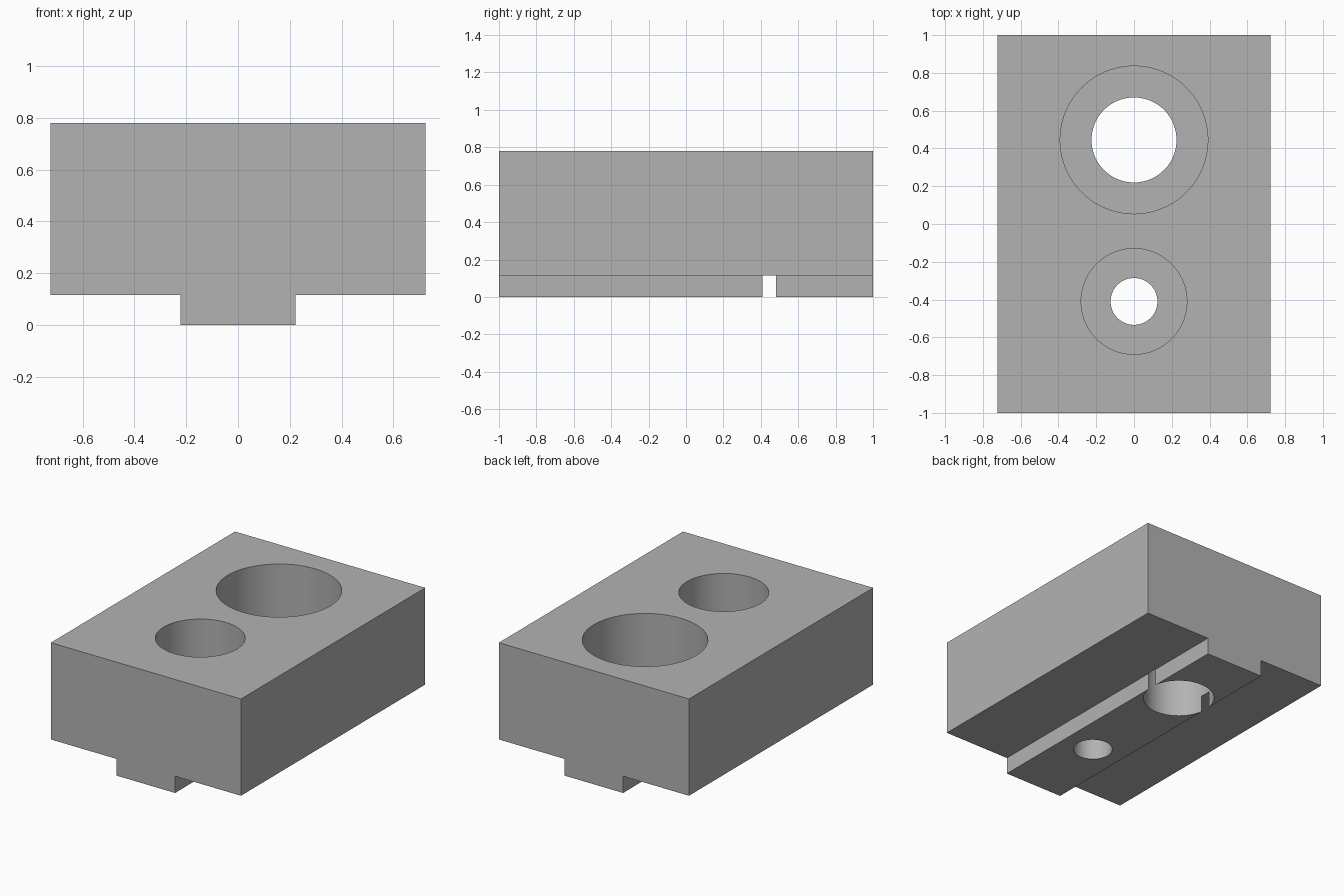
import bpy
import math

if "Cube" in bpy.data.objects:
    bpy.data.objects.remove(bpy.data.objects["Cube"], do_unlink=True)

HALF_WIDTH, KEY_HALF = 0.723, 0.222
SHOULDER, TOP, BORE_FLOOR = 0.115, 0.78, 0.333
# hole centre y, counterbore radius, through radius
HOLES = [(0.445, 0.391, 0.225), (-0.41, 0.28, 0.124)]

steel = bpy.data.materials.new("plain grey")
steel.use_nodes = True
GREY = (0.45, 0.45, 0.45, 1)
steel.diffuse_color = GREY
steel.node_tree.nodes["Principled BSDF"].inputs["Base Color"].default_value = GREY


def box(name, half_x, z0, z1):
    bpy.ops.mesh.primitive_cube_add(size=1, location=(0, 0, (z0 + z1) / 2))
    ob = bpy.context.object
    ob.name = name
    ob.scale = (2 * half_x, 2, z1 - z0)
    bpy.ops.object.transform_apply(location=True, rotation=False, scale=True)
    ob.data.materials.append(steel)
    return ob


def drill(ob, y, radius, z0, z1):
    """Cut a vertical round hole into a part."""
    bpy.ops.mesh.primitive_cylinder_add(vertices=96, radius=radius, depth=z1 - z0,
                                        location=(0, y, (z0 + z1) / 2))
    cutter = bpy.context.object
    cutter.hide_render = True
    cutter.data.materials.append(steel)
    mod = ob.modifiers.new("hole", "BOOLEAN")
    mod.operation = "DIFFERENCE"
    mod.solver = "EXACT"
    mod.object = cutter
    select(ob)
    bpy.ops.object.modifier_apply(modifier=mod.name)
    bpy.data.objects.remove(cutter, do_unlink=True)


def select(ob):
    bpy.ops.object.select_all(action="DESELECT")
    ob.select_set(True)
    bpy.context.view_layer.objects.active = ob


# Main block and the locating key running along its underside
block = box("block", HALF_WIDTH, SHOULDER, TOP)
key = box("locating_key", KEY_HALF, 0, SHOULDER)

# Counterbored bolt holes
for y, bore, through in HOLES:
    drill(block, y, bore, BORE_FLOOR, TOP + 0.2)
    for part in (block, key):
        drill(part, y, through, -0.2, TOP + 0.2)

# Smooth hole walls, crisp edges
for part in (block, key):
    select(part)
    bpy.ops.object.shade_smooth_by_angle(angle=math.radians(30))
